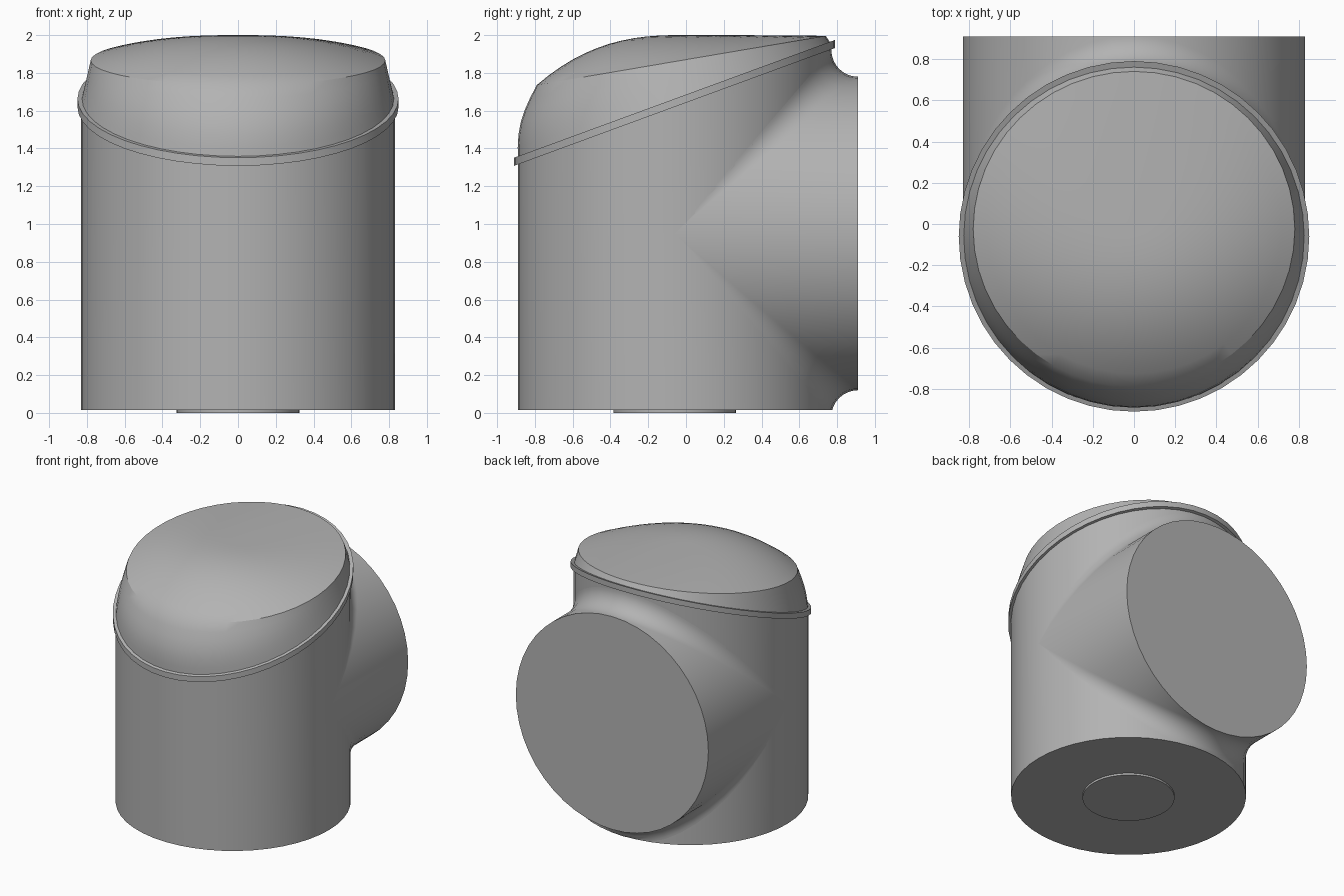
import bpy
from math import sin, cos, pi, tau
from mathutils import Vector

old = bpy.data.objects.get("Cube")
if old:
    bpy.data.objects.remove(old)

SEG = 48
R, CY, CZ = 0.83, -0.06, 0.95       # pipe radius, upright axis y, side branch axis z
BASE, BACK, FILLET = 0.015, 0.91, 0.14

grey = bpy.data.materials.new("plain_grey")
grey.use_nodes = True
color = (0.45, 0.45, 0.45, 1)
grey.diffuse_color = color
grey.node_tree.nodes["Principled BSDF"].inputs["Base Color"].default_value = color


def loft(name, rings, cap_start=False, cap_end=False, wrap=False):
    """Skin a list of closed rings of points with quads."""
    n = len(rings[0])
    verts = [p for ring in rings for p in ring]
    count = len(rings)
    faces = []
    for i in range(count if wrap else count - 1):
        a, b = i * n, (i + 1) % count * n
        for j in range(n):
            k = (j + 1) % n
            faces.append((a + j, a + k, b + k, b + j))
    if cap_start:
        faces.append(tuple(reversed(range(n))))
    if cap_end:
        faces.append(tuple(range((count - 1) * n, count * n)))
    mesh = bpy.data.meshes.new(name)
    mesh.from_pydata(verts, [], faces)
    mesh.validate()
    mesh.materials.append(grey)
    obj = bpy.data.objects.new(name, mesh)
    bpy.context.collection.objects.link(obj)
    bpy.ops.object.select_all(action='DESELECT')
    obj.select_set(True)
    bpy.context.view_layer.objects.active = obj
    bpy.ops.object.shade_smooth_by_angle(angle=0.5)
    return obj


def slope(y):
    """Height of the slanted rim plane."""
    return 1.645 + 0.367 * (y - CY)


def circle(r, height, cy=CY):
    """Ring seen as a circle from above, with z given by a function of y."""
    angles = [tau * j / SEG for j in range(SEG)]
    return [Vector((r * cos(a), cy + r * sin(a), height(cy + r * sin(a)))) for a in angles]


# Upright body and foot disc
loft("upright_body", [circle(R, lambda y: BASE), circle(R, slope)], True, True)
loft("foot_disc", [circle(0.325, lambda y: 0), circle(0.325, lambda y: BASE + 0.005)], True, True)

# Slanted rim band
low, high = (lambda y: slope(y) - 0.025), (lambda y: slope(y) + 0.018)
loft("rim_band", [circle(0.82, low), circle(0.85, low),
                  circle(0.85, high), circle(0.82, high)], wrap=True)


# Side branch, blended into the body by a rolling-ball fillet
def branch_ring(step):
    ring = []
    for j in range(SEG):
        a = -tau * j / SEG
        c, s = cos(a), sin(a)
        centre = Vector(((R + FILLET) * c, CY + (R + FILLET) * abs(s), CZ + (R + FILLET) * s))
        on_body = Vector((R * c, CY + R * abs(s), centre.z)) - centre
        on_branch = Vector((R * c, centre.y, CZ + R * s)) - centre
        p = centre + on_body.lerp(on_branch, step).normalized() * FILLET
        p.z = max(p.z, BASE)
        ring.append(p)
    return ring


STEPS = 10
branch = [branch_ring(i / STEPS) for i in range(STEPS + 1)]
branch.append([Vector((p.x, BACK, p.z)) for p in branch[-1]])
loft("side_branch", branch, cap_end=True)

# Domed lid: a tapered wall up to a tilted edge, then a shallow crown
foot = circle(R, slope)
edge = [Vector((0.78 * cos(a), -0.025 + 0.765 * sin(a), 1.86 + 0.17 * (0.035 + 0.765 * sin(a))))
        for a in (tau * j / SEG for j in range(SEG))]
lid = []
for i in range(7):
    t = i / 6
    ring = []
    for j in range(SEG):
        p = foot[j].lerp(edge[j], t)
        front = max(0, -sin(tau * j / SEG))
        p.y -= 0.035 * front * sin(pi * t)
        ring.append(p)
    lid.append(ring)
peak = Vector((0, -0.025, 2.0))
for i in range(1, 13):
    s = max(1 - i / 12, 0.02)
    ring = []
    for e in edge:
        p = peak.lerp(e, s)
        p.z = peak.z + (e.z - peak.z) * s ** 2.5
        ring.append(p)
    lid.append(ring)
loft("domed_lid", lid, cap_end=True)
